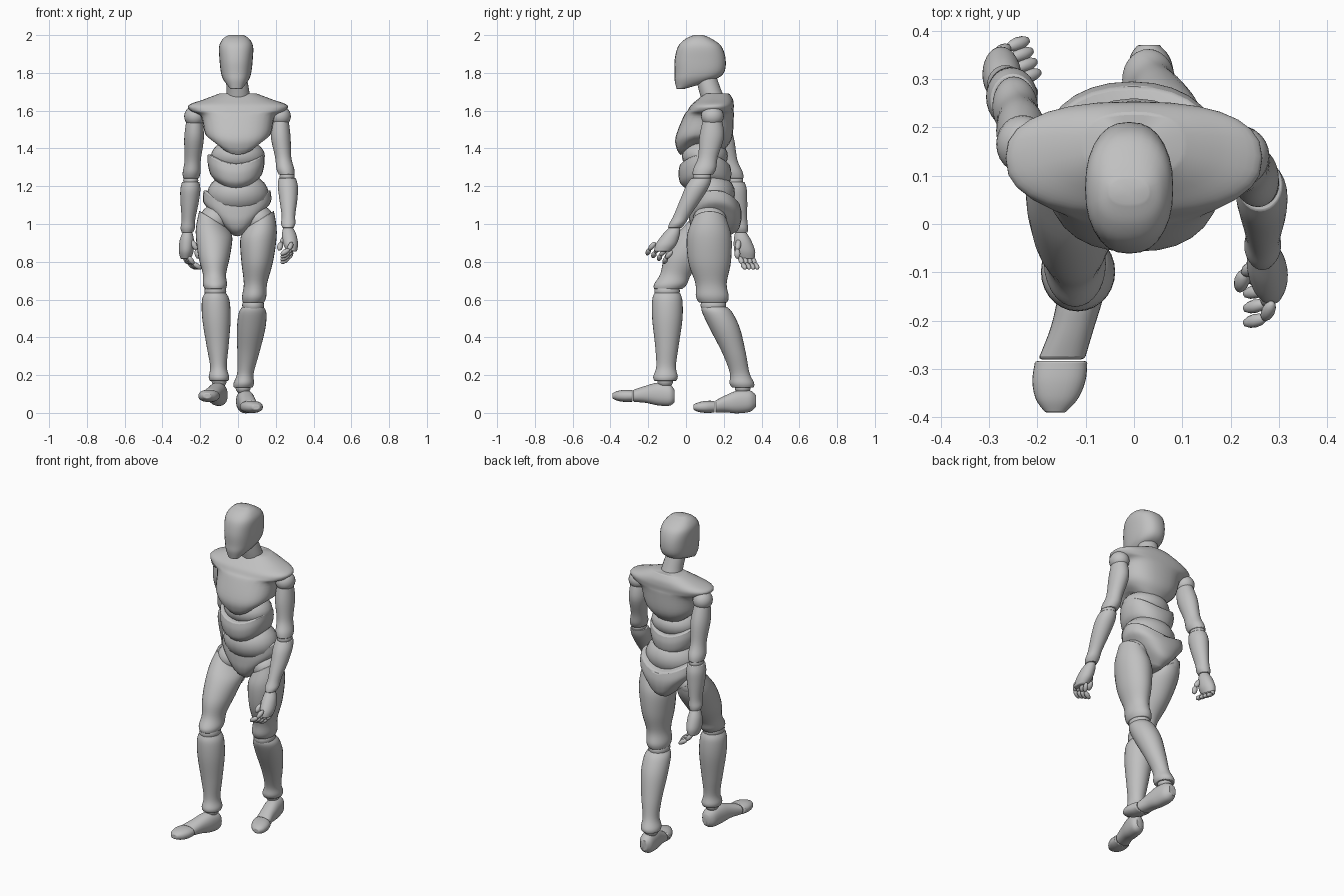
import bpy, bmesh, math
from mathutils import Vector

cube = bpy.data.objects.get("Cube")
if cube:
    bpy.data.objects.remove(cube)

COLOUR = (0.53, 0.53, 0.53, 1)
grey = bpy.data.materials.new("plain_grey")
grey.use_nodes = True
grey.diffuse_color = COLOUR
grey.node_tree.nodes["Principled BSDF"].inputs["Base Color"].default_value = COLOUR

SIDES, STEPS = 28, 5


def finish(name, bm, bevel=0):
    bmesh.ops.recalc_face_normals(bm, faces=bm.faces)
    mesh = bpy.data.meshes.new(name)
    bm.to_mesh(mesh)
    bm.free()
    mesh.materials.append(grey)
    ob = bpy.data.objects.new(name, mesh)
    bpy.context.collection.objects.link(ob)
    bpy.ops.object.select_all(action='DESELECT')
    ob.select_set(True)
    bpy.context.view_layer.objects.active = ob
    bpy.ops.object.shade_smooth_by_angle(angle=math.radians(45))
    if bevel:
        mod = ob.modifiers.new("soft_rim", 'BEVEL')
        mod.width, mod.segments = bevel, 2
        mod.limit_method, mod.angle_limit = 'ANGLE', math.radians(50)


def blend(rows):
    """Smooth interpolation between the section rows."""
    out = []
    for i in range(len(rows) - 1):
        before, start = rows[max(i - 1, 0)], rows[i]
        end, after = rows[i + 1], rows[min(i + 2, len(rows) - 1)]
        for step in range(STEPS):
            t = step / STEPS
            section = []
            for p, q, r, s in zip(before, start, end, after):
                go, arrive = (r - p) / 2, (s - q) / 2
                section.append(q + go * t + (3 * (r - q) - 2 * go - arrive) * t ** 2
                               + (2 * (q - r) + go + arrive) * t ** 3)
            out.append(section)
    return out + [rows[-1]]


def loft(name, rows, axis='z', power=2, bevel=0.007):
    """Rows: position along axis, two centre values, two radii, saddle lift, sideways tilt."""
    def place(along, a, b):
        return (a, b, along) if axis == 'z' else (a, along, b)

    bm = bmesh.new()
    rings = []
    for along, a, b, width, depth, lift, tilt in blend(rows):
        ring = []
        for k in range(SIDES):
            c, s = math.cos(math.tau * k / SIDES), math.sin(math.tau * k / SIDES)
            u = math.copysign(abs(c) ** (2 / power), c)
            v = math.copysign(abs(s) ** (2 / power), s)
            ring.append(bm.verts.new(place(along + lift * u * u + tilt * u, a + width * u, b + depth * v)))
        rings.append(ring)
    for low, high in zip(rings, rings[1:]):
        for k in range(SIDES):
            j = (k + 1) % SIDES
            bm.faces.new((low[k], low[j], high[j], high[k]))
    for ring, row in ((rings[0], rows[0]), (rings[-1], rows[-1])):
        along, a, b, width, depth, lift, tilt = row
        centre = bm.verts.new(place(along + lift / 2, a, b))
        for k in range(SIDES):
            bm.faces.new((ring[k], ring[(k + 1) % SIDES], centre))
    finish(name, bm, bevel)


def stack(name, rows, x=0, power=2.2, bevel=0.007):
    """Torso part from rows of height, depth centre, half width, half depth, saddle lift."""
    loft(name, [(z, x, y, width, depth, lift, 0) for z, y, width, depth, lift in rows],
         power=power, bevel=bevel)


def limb(name, start, middle, end, shape, axis='z', power=2, tilt=0):
    """Sections of a shared shape strung on a curve through three points."""
    rows = []
    for f, width, depth in shape:
        p = (Vector(start) * (1 - f) * (1 - 2 * f) + Vector(middle) * 4 * f * (1 - f)
             + Vector(end) * f * (2 * f - 1))
        along, other = (p.z, p.y) if axis == 'z' else (p.y, p.z)
        rows.append((along, p.x, other, width, depth, 0, tilt * (1 - f) ** 4))
    loft(name, rows, axis, power)


def egg(name, centre, radii, toward=(0, 0, 1), sides=24):
    bm = bmesh.new()
    bmesh.ops.create_uvsphere(bm, u_segments=sides, v_segments=sides // 2, radius=1)
    bmesh.ops.scale(bm, vec=radii, verts=bm.verts)
    turn = Vector(toward).to_track_quat('Z', 'Y').to_matrix()
    bmesh.ops.rotate(bm, matrix=turn, verts=bm.verts)
    bmesh.ops.translate(bm, vec=centre, verts=bm.verts)
    finish(name, bm)


def finger(name, points, thick):
    for part, a, b in zip(("base", "tip"), points, points[1:]):
        span = b - a
        egg(f"{name}_{part}", (a + b) / 2, (thick, thick, span.length * 0.6), span, 12)


# Shared limb shapes: place along the limb, half width, half depth
UPPER_ARM = [(0, .04, .045), (.35, .052, .065), (.7, .043, .052), (.88, .047, .06), (.97, .042, .054)]
FOREARM = [(.03, .046, .054), (.2, .053, .062), (.45, .048, .056), (.77, .036, .044), (.92, .038, .042), (1, .03, .036)]
PALM = [(0, .026, .03), (.3, .038, .046), (.7, .039, .055), (1, .027, .042)]
THIGH = [(0, .08, .09), (.2, .097, .118), (.5, .084, .113), (.75, .062, .083), (.9, .064, .087), (.97, .056, .075)]
SHIN = [(.02, .056, .068), (.1, .073, .08), (.3, .075, .08), (.6, .058, .062), (.83, .044, .052), (.95, .054, .065), (1, .05, .058)]
FOOT = [(0, .023, .032), (.12, .043, .056), (.4, .047, .06), (.7, .045, .045), (1, .048, .032)]
TOES = [(.03, .054, .031), (.4, .055, .032), (.75, .043, .026), (1, .02, .014)]


def arm(side, shoulder, upper, elbow, lower, wrist, knuckles):
    egg(f"{side}_shoulder_joint", shoulder, (.055, .06, .055))
    limb(f"{side}_upper_arm", shoulder, upper, elbow, UPPER_ARM)
    egg(f"{side}_elbow_joint", elbow, (.04, .048, .04))
    limb(f"{side}_forearm", elbow, lower, wrist, FOREARM)
    limb(f"{side}_palm", wrist, (Vector(wrist) + Vector(knuckles)) / 2, knuckles, PALM)


def fingers(side, root, step, bend, tip):
    root, step, bend, tip = map(Vector, (root, step, bend, tip))
    for i, label in enumerate(("index", "middle", "ring", "little")):
        p = root + step * i
        finger(f"{side}_{label}_finger", (p, p + bend, p + tip), 0.014)


def leg(side, hip, upper, knee, lower, ankle, tilt):
    egg(f"{side}_hip_joint", hip, (.08, .09, .08))
    limb(f"{side}_thigh", hip, upper, knee, THIGH, tilt=tilt)
    egg(f"{side}_knee_joint", knee, (.058, .068, .05))
    limb(f"{side}_shin", knee, lower, ankle, SHIN)
    egg(f"{side}_ankle_joint", ankle, (.04, .042, .038))


def foot(side, heel, instep, ball, tip):
    limb(f"{side}_foot", heel, instep, ball, FOOT, 'y', 2.3)
    limb(f"{side}_toes", ball, (Vector(ball) + Vector(tip)) / 2, tip, TOES, 'y', 2.3)


# Head and neck
stack("head", [(1.715, -.03, .03, .02, 0), (1.76, .04, .065, .1, 0), (1.8, .07, .08, .13, 0),
               (1.87, .075, .088, .135, 0), (1.94, .073, .09, .115, 0),
               (1.98, .067, .07, .07, 0), (2, .067, .04, .025, 0)], x=-.01, power=2.4, bevel=.004)
limb("neck", (0, .155, 1.63), (0, .13, 1.7), (-.01, .105, 1.78), [(0, .066, .066), (.5, .06, .06), (1, .056, .056)])

# Torso, with saddle-shaped rims between the bands
stack("chest", [(1.365, .07, .12, .1, .07), (1.4, .08, .16, .13, .06), (1.46, .095, .178, .15, .03),
                (1.57, .12, .197, .133, 0), (1.6, .13, .252, .122, 0), (1.63, .14, .26, .113, 0),
                (1.66, .155, .18, .093, 0), (1.69, .165, .1, .065, 0)], power=2.4)
egg("upper_belly_joint", (0, .1, 1.36), (.143, .122, .09))
stack("waist", [(1.19, .1, .11, .105, .04), (1.22, .1, .137, .132, .045),
                (1.27, .1, .15, .14, .05), (1.315, .1, .15, .132, .055)], x=-.01)
egg("lower_belly_joint", (0, .125, 1.16), (.162, .135, .115))
stack("pelvis", [(.935, .15, .04, .07, .02), (.965, .155, .095, .118, .05), (1.01, .155, .147, .136, .065),
                 (1.06, .155, .18, .139, .06), (1.11, .15, .177, .133, .07)], x=-.005)

# The left arm swings forward, the right one back
arm("left", (.225, .14, 1.57), (.23, .13, 1.42), (.26, .085, 1.25),
    (.267, .02, 1.12), (.265, -.06, .98), (.285, -.125, .855))
arm("right", (-.23, .165, 1.57), (-.235, .2, 1.41), (-.25, .255, 1.23),
    (-.257, .27, 1.1), (-.268, .29, .955), (-.277, .32, .815))
fingers("left", (.285, -.165, .9), (0, .03, -.015), (-.015, -.03, -.035), (-.055, -.04, -.06))
fingers("right", (-.285, .35, .825), (.008, -.022, 0), (.025, .015, -.035), (.065, .03, -.06))
finger("left_thumb", (Vector((.26, -.085, .94)), Vector((.228, -.1, .9)), Vector((.218, -.135, .865))), .016)
finger("right_thumb", (Vector((-.25, .28, .915)), Vector((-.218, .272, .865)), Vector((-.21, .272, .82))), .016)

# The right leg strides forward, the left one trails
leg("left", (.11, .125, 1.02), (.102, .125, .8), (.08, .145, .57), (.06, .24, .36), (.027, .3, .135), .05)
leg("right", (-.125, .12, 1.02), (-.127, 0, .83), (-.12, -.1, .645), (-.11, -.1, .4), (-.1, -.11, .17), -.05)
foot("left", (.03, .37, .063), (.045, .25, .055), (.062, .155, .033), (.095, .04, .03))
foot("right", (-.094, -.06, .09), (-.115, -.17, .1), (-.15, -.28, .09), (-.163, -.39, .09))
